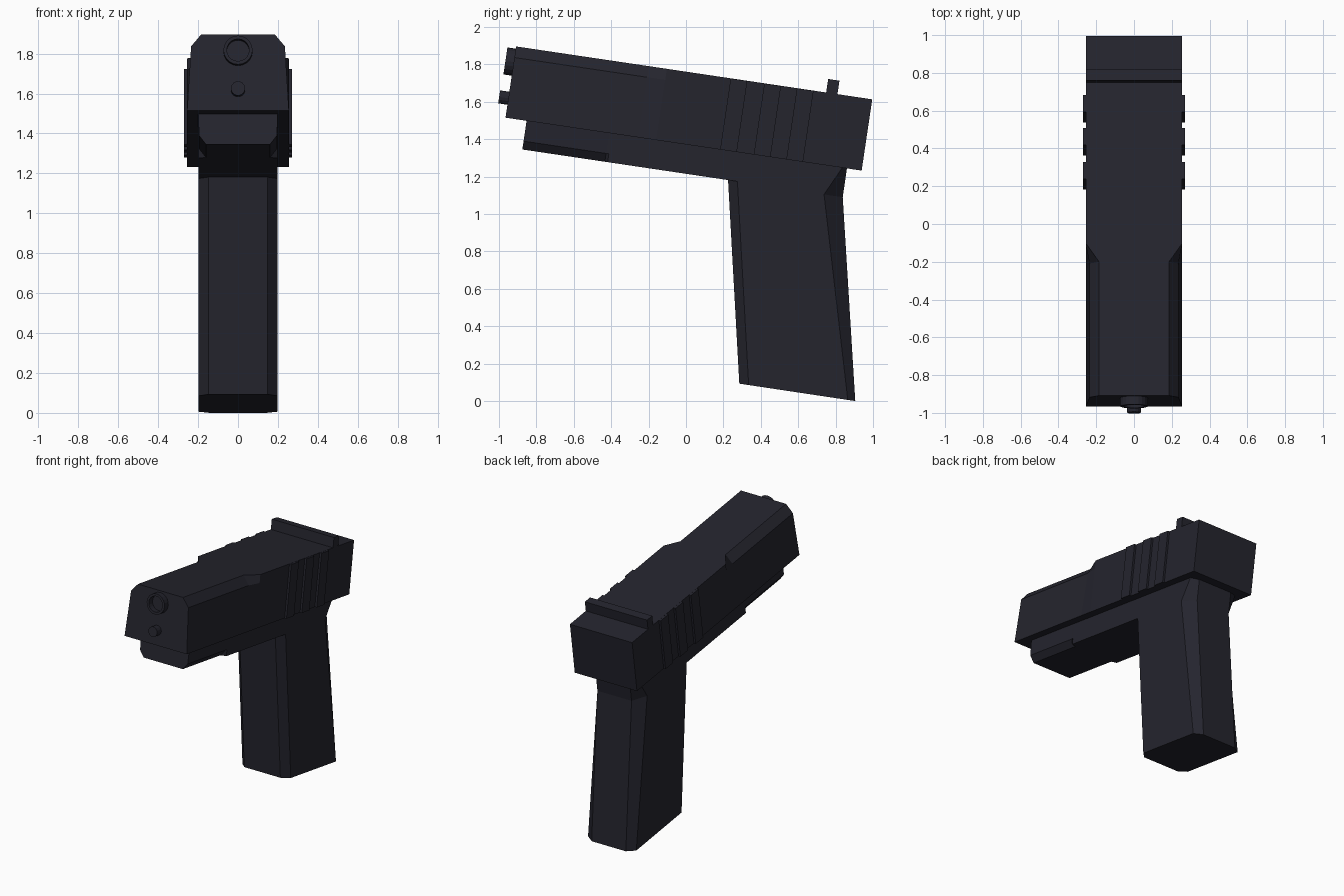
import bpy, bmesh, math

if "Cube" in bpy.data.objects:
    bpy.data.objects.remove(bpy.data.objects["Cube"])

mat = bpy.data.materials.new("gunmetal")
mat.diffuse_color = (0.018, 0.018, 0.027, 1)
mat.use_nodes = True
mat.node_tree.nodes["Principled BSDF"].inputs["Base Color"].default_value = mat.diffuse_color

A = math.radians(8.45)
C, S = math.cos(A), math.sin(A)


def P(x, u, v):
    """Tilted slide frame: u runs backward, v runs up, origin at lower front edge."""
    return (x, -0.965 + u * C + v * S, 1.515 - u * S + v * C)


def finish(name, bm):
    bmesh.ops.recalc_face_normals(bm, faces=bm.faces)
    me = bpy.data.meshes.new(name)
    bm.to_mesh(me)
    bm.free()
    me.materials.append(mat)
    ob = bpy.data.objects.new(name, me)
    bpy.context.collection.objects.link(ob)
    return ob


def loft(name, sections):
    """Skin a row of equal-sized closed sections and cap both ends."""
    bm = bmesh.new()
    rings = [[bm.verts.new(p) for p in s] for s in sections]
    n = len(rings[0])
    for a, b in zip(rings, rings[1:]):
        for i in range(n):
            j = (i + 1) % n
            bm.faces.new((a[i], a[j], b[j], b[i]))
    bm.faces.new(rings[0])
    bm.faces.new(rings[-1])
    return finish(name, bm)


def section(u, half):
    """Mirror a half outline of (x, v) points at distance u."""
    return ([P(x, u, v) for x, v in half] +
            [P(-x, u, v) for x, v in reversed(half)])


def block(name, w, u0, u1, v0, v1):
    half = [(w, v0), (w, v1)]
    return loft(name, [section(u0, half), section(u1, half)])


# slide: chamfered nose widening into a full block
nose = [(0.255, 0), (0.235, 0.325), (0.185, 0.385)]
body = [(0.255, 0), (0.255, 0.325), (0.255, 0.385)]
loft("slide", [section(0, nose), section(0.716, nose),
               section(0.815, body), section(1.925, body)])

# raised grip bands on the slide sides
for k, u in enumerate((1.16, 1.342, 1.518)):
    block(f"slide_band_{k + 1}", 0.27, u, u + 0.09, 0.0, 0.384)

# rear sight bar
block("rear_sight", 0.255, 1.676, 1.737, 0.37, 0.458)

# frame under the slide, with chamfered front part
rail = [(0.2, 0.02), (0.195, -0.11), (0.16, -0.155)]
full = [(0.198, 0.02), (0.198, -0.11), (0.198, -0.155)]
loft("frame", [section(0.114, rail), section(0.56, rail),
               section(0.575, full), section(1.3, full)])


# grip: eight-sided handle with flared top
def grip_ring(front, back, cf, cb):
    def at(x, t):
        return (x, front[0] + (back[0] - front[0]) * t,
                front[1] + (back[1] - front[1]) * t)
    L = back[0] - front[0]
    half = [(0.148, 0), (0.198, cf / L), (0.198, 1 - cb / L), (0.14, 1)]
    return [at(x, t) for x, t in half] + [at(-x, t) for x, t in reversed(half)]


loft("grip", [grip_ring((0.285, 0.093), (0.905, 0.0), 0.05, 0.04),
              grip_ring((0.225, 1.18), (0.838, 1.09), 0.05, 0.10),
              grip_ring((0.215, 1.35), (0.862, 1.254), 0.05, 0.02)])


# barrel and guide rod at the muzzle
def ring(r, u, v, n=20):
    return [P(r * math.cos(2 * math.pi * i / n), u,
              v + r * math.sin(2 * math.pi * i / n)) for i in range(n)]


loft("barrel", [ring(0.073, 0.03, 0.30), ring(0.073, -0.045, 0.30),
                ring(0.056, -0.045, 0.30), ring(0.056, 0.0, 0.30)])
loft("guide_rod", [ring(0.036, 0.03, 0.105, 14), ring(0.036, -0.05, 0.105, 14)])
